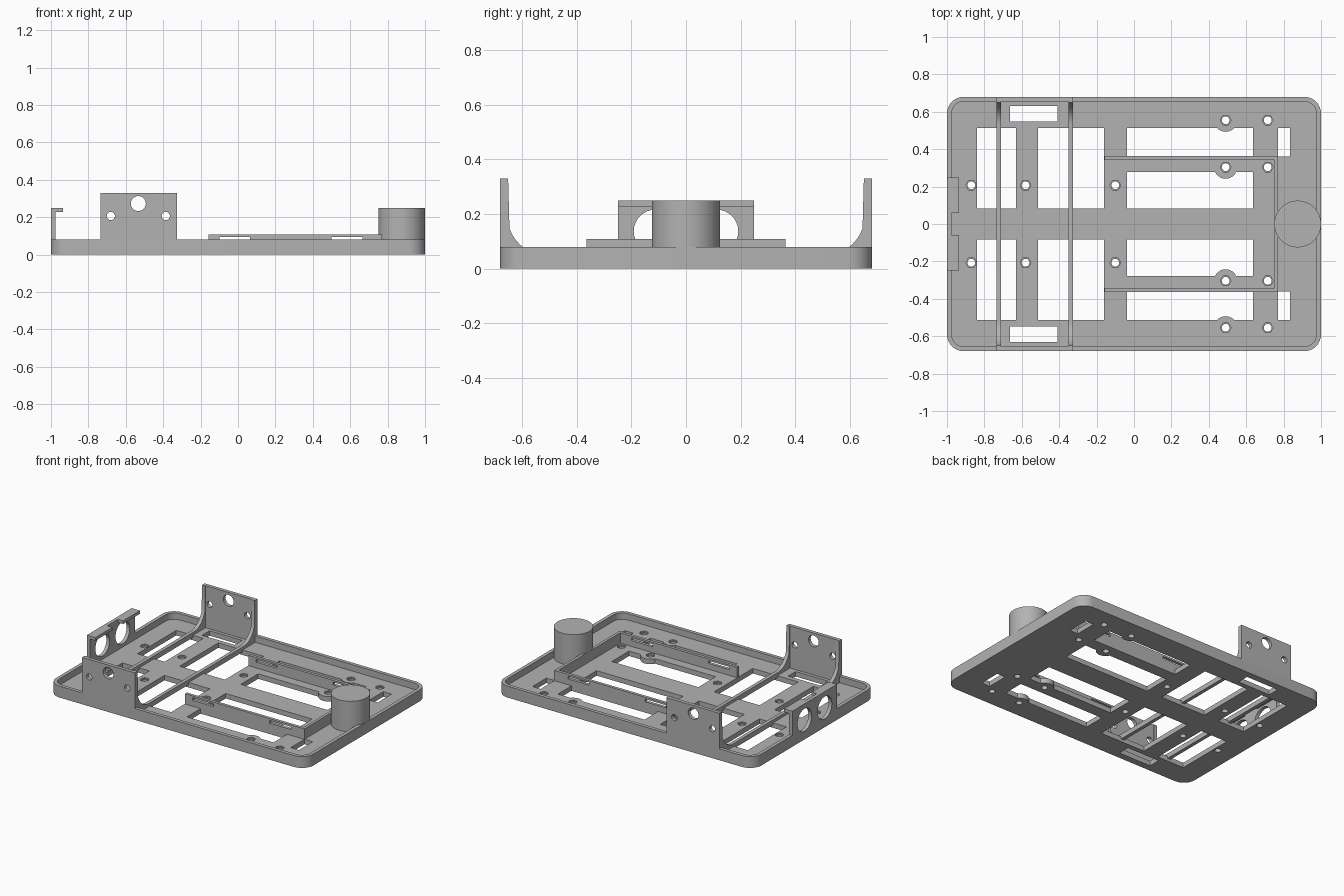
import bpy, bmesh, math

if "Cube" in bpy.data.objects:
    bpy.data.objects.remove(bpy.data.objects["Cube"])

grey = bpy.data.materials.new("plain_grey")
grey.diffuse_color = (0.45, 0.45, 0.45, 1)
grey.use_nodes = True
grey.node_tree.nodes["Principled BSDF"].inputs["Base Color"].default_value = grey.diffuse_color

FLOOR, RIM = 0.035, 0.08


def arc(cx, cy, r, a0, a1, n=8, ry=None):
    """Points along an arc, angles in degrees."""
    ry = r if ry is None else ry
    return [(cx + r * math.cos(math.radians(a0 + (a1 - a0) * i / n)),
             cy + ry * math.sin(math.radians(a0 + (a1 - a0) * i / n))) for i in range(n + 1)]


def circle(cx, cy, r, n=24):
    return arc(cx, cy, r, 0, 360, n)[:-1]


def rect(x0, x1, y0, y1):
    return [(x0, y0), (x1, y0), (x1, y1), (x0, y1)]


def rounded(hx, hy, r):
    """Rounded rectangle, clockwise from the left side's upper end."""
    pts = []
    for sx, sy, a in ((-1, 1, 180), (1, 1, 90), (1, -1, 0), (-1, -1, -90)):
        pts += arc(sx * (hx - r), sy * (hy - r), r, a, a - 90)
    return pts


def prism(name, outline, lo, hi, holes=(), axis="z"):
    """Extrude a flat outline with holes along an axis between lo and hi."""
    cu = bpy.data.curves.new(name, "CURVE")
    cu.dimensions, cu.fill_mode, cu.extrude = "2D", "BOTH", (hi - lo) / 2
    for pts in [outline, *holes]:
        sp = cu.splines.new("POLY")
        sp.points.add(len(pts) - 1)
        for p, (u, v) in zip(sp.points, pts):
            p.co = (u, v, 0, 1)
        sp.use_cyclic_u = True
    tmp = bpy.data.objects.new(name + "_outline", cu)
    bpy.context.collection.objects.link(tmp)
    deps = bpy.context.evaluated_depsgraph_get()
    me = bpy.data.meshes.new_from_object(tmp.evaluated_get(deps))
    bpy.data.objects.remove(tmp)
    bm = bmesh.new()
    bm.from_mesh(me)
    for v in bm.verts:
        a, b, c = v.co
        c += (lo + hi) / 2
        v.co = {"z": (a, b, c), "y": (a, c, b), "x": (c, a, b)}[axis]
    bmesh.ops.remove_doubles(bm, verts=bm.verts, dist=1e-5)
    bmesh.ops.recalc_face_normals(bm, faces=bm.faces)
    bm.to_mesh(me)
    bm.free()
    me.name = name
    me.materials.clear()
    me.materials.append(grey)
    ob = bpy.data.objects.new(name, me)
    bpy.context.collection.objects.link(ob)
    bpy.ops.object.select_all(action="DESELECT")
    ob.select_set(True)
    bpy.context.view_layer.objects.active = ob
    bpy.ops.object.shade_smooth_by_angle(angle=math.radians(30))
    return ob


# Floor openings for one half; the other half is mirrored
half = [
    rect(-0.84, -0.63, 0.084, 0.514),
    rect(-0.513, -0.16, 0.084, 0.514),
    # long windows with a screw boss bulging in
    [(-0.037, 0.363), (0.636, 0.363), (0.636, 0.514)]
    + arc(0.49, 0.555, 0.062, -41, -139, 10) + [(-0.037, 0.514)],
    [(-0.037, 0.084), (0.636, 0.084), (0.636, 0.277)]
    + arc(0.49, 0.304, 0.062, -26, -154, 10) + [(-0.037, 0.277)],
    rect(0.77, 0.834, 0.36, 0.514),
    rect(-0.663, -0.41, 0.548, 0.632),
]
screws = [(-0.87, 0.207), (-0.58, 0.207), (-0.10, 0.207),
          (0.49, 0.555), (0.715, 0.555), (0.49, 0.304), (0.715, 0.304)]


def both(outlines):
    return outlines + [[(x, -y) for x, y in o] for o in outlines]


# Floor in two layers: round screw holes below, hexagonal pockets on top
outer = rounded(1, 0.68, 0.09)
prism("floor", outer, 0, 0.025, both(half + [circle(x, y, 0.021, 16) for x, y in screws]))
prism("floor_top", outer, 0.025, FLOOR, both(half + [circle(x, y, 0.029, 6) for x, y in screws]))

# Rim, open at the left end where the connector plate stands
inner = rounded(0.975, 0.655, 0.065)
prism("rim", [(-1, 0.248)] + outer + [(-1, -0.248), (-0.975, -0.248)]
      + inner[::-1] + [(-0.975, 0.248)], FLOOR, RIM)

# Connector plate with two large holes and a lip in two pieces
prism("end_plate", rect(-0.248, 0.248, FLOOR, 0.25), -1, -0.975,
      [circle(s * 0.112, 0.137, 0.079, 32) for s in (-1, 1)], "x")
for s, side in ((1, "back"), (-1, "front")):
    y0, y1 = sorted((s * 0.06, s * 0.248))
    prism(side + "_end_lip", rect(y0, y1, 0.228, 0.25), -0.975, -0.935, axis="x")

    # Tall side plate with three holes
    w0, w1 = sorted((s * 0.655, s * 0.68))
    prism(side + "_side_plate", rect(-0.735, -0.325, RIM, 0.33), w0, w1,
          [circle(-0.533, 0.273, 0.04, 24), circle(-0.68, 0.206, 0.022, 16),
           circle(-0.386, 0.206, 0.022, 16)], "y")

    # Holder rail with two strap slots
    r0, r1 = sorted((s * 0.342, s * 0.363))
    prism(side + "_rail", rect(-0.157, 0.77, FLOOR, 0.108), r0, r1,
          [rect(-0.10, 0.065, 0.076, 0.095), rect(0.50, 0.665, 0.076, 0.095)], "y")
prism("rail_end", rect(-0.342, 0.342, FLOOR, 0.108), 0.75, 0.77, axis="x")

# Cross ribs sweeping up into the side plates
sweep = arc(0.525, 0.205, 0.13, -90, 0, 12, 0.15)
rib = ([(-0.655, 0.33), (-0.655, 0.02), (0.655, 0.02), (0.655, 0.33), (0.65, 0.33)]
       + [(min(y, 0.65), z) for y, z in sweep[::-1] if y < 0.6499]
       + [(-y, z) for y, z in sweep if y < 0.6499] + [(-0.65, 0.33)])
for name, x in (("left_rib", -0.735), ("right_rib", -0.35)):
    prism(name, rib, x, x + 0.025, axis="x")

# Round post
prism("post", circle(0.875, 0, 0.125, 48), FLOOR, 0.25)
